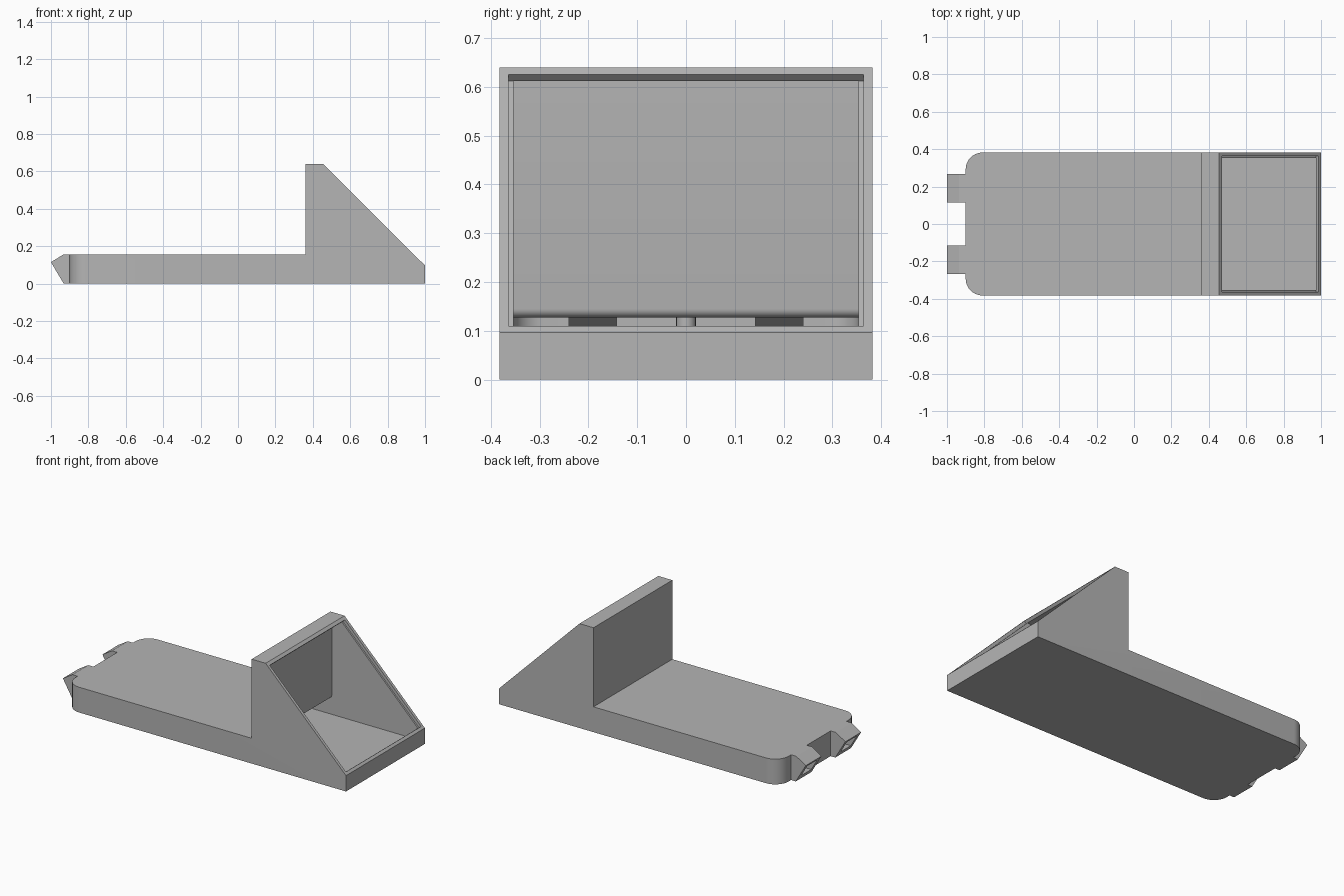
import bpy, bmesh, math

cube = bpy.data.objects.get("Cube")
if cube:
    bpy.data.objects.remove(cube, do_unlink=True)

HALF, T = 0.382, 0.028          # half width, shell thickness
BACK, BASE, TOP = -0.9, 0.155, 0.64
WALL, CREST, LIP = 0.36, 0.455, 0.097

grey = bpy.data.materials.new("plain_grey")
grey.use_nodes = True
colour = (0.46, 0.46, 0.46, 1)
grey.diffuse_color = colour
grey.node_tree.nodes["Principled BSDF"].inputs["Base Color"].default_value = colour


def prism(name, profile, y0, y1, round_x=None, radius=0):
    """Extrude an x-z profile along y, optionally rounding upright edges at round_x."""
    bm = bmesh.new()
    face = bm.faces.new([bm.verts.new((x, y0, z)) for x, z in profile])
    ext = bmesh.ops.extrude_face_region(bm, geom=[face])
    verts = [g for g in ext["geom"] if isinstance(g, bmesh.types.BMVert)]
    bmesh.ops.translate(bm, vec=(0, y1 - y0, 0), verts=verts)
    if round_x is not None:
        edges = [e for e in bm.edges
                 if all(abs(v.co.x - round_x) < 1e-4 for v in e.verts)
                 and abs(e.verts[0].co.y - e.verts[1].co.y) < 1e-4]
        bmesh.ops.bevel(bm, geom=edges, offset=radius, segments=10,
                        profile=0.5, affect='EDGES')
    bmesh.ops.recalc_face_normals(bm, faces=bm.faces[:])
    mesh = bpy.data.meshes.new(name)
    bm.to_mesh(mesh)
    bm.free()
    mesh.materials.append(grey)
    obj = bpy.data.objects.new(name, mesh)
    bpy.context.collection.objects.link(obj)
    return obj


def combine(target, tool, operation):
    mod = target.modifiers.new("combine", 'BOOLEAN')
    mod.operation, mod.object, mod.solver = operation, tool, 'EXACT'
    bpy.context.view_layer.objects.active = target
    bpy.ops.object.modifier_apply(modifier=mod.name)
    bpy.data.objects.remove(tool, do_unlink=True)


# Long base with a wedge-shaped housing
case = prism("case", [(BACK, 0), (1, 0), (1, LIP), (CREST, TOP), (WALL, TOP),
                      (WALL, BASE), (BACK, BASE)], -HALF, HALF, BACK, 0.09)

# Two hooked clips on the end
clip = [(BACK + 0.014, 0), (BACK + 0.014, BASE), (-0.935, BASE), (-1, 0.115), (-0.932, 0)]
for side in (-1, 1):
    y0, y1 = sorted((side * 0.115, side * 0.268))
    combine(case, prism("clip", clip, y0, y1), 'UNION')

# Hollow interior, with a rounded edge where the base opens into the housing
r = 0.018
arc = [(WALL + T - r + r * math.cos(a), BASE - T + r - r * math.sin(a))
       for a in [math.pi / 2 * i / 6 for i in range(7)]]
ramp = (TOP - LIP) / (1 - CREST)
hollow = [(BACK + T, T), (1 - T, T), (1 - T, LIP + T * ramp), (CREST + T / ramp, TOP - T),
          (WALL + T, TOP - T)] + arc + [(BACK + T, BASE - T)]
combine(case, prism("hollow_cutter", hollow, T - HALF, HALF - T, BACK + T, 0.062), 'DIFFERENCE')

# Shallow recess around the sloping opening
d = 0.013
recess = [(0.470 - d, 0.625 - d), (0.470 + d, 0.625 + d),
          (0.987 + d, 0.110 + d), (0.987 - d, 0.110 - d)]
combine(case, prism("recess_cutter", recess, -0.364, 0.364), 'DIFFERENCE')

# Windows through the clips
window = [(-0.86, 0.03), (-1.01, 0.03), (-1.01, 0.092), (-0.96, 0.113),
          (-0.94, BASE - T), (-0.86, BASE - T)]
for side in (-1, 1):
    y0, y1 = sorted((side * 0.143, side * 0.24))
    combine(case, prism("window_cutter", window, y0, y1), 'DIFFERENCE')

case.select_set(True)
bpy.context.view_layer.objects.active = case
bpy.ops.object.shade_smooth_by_angle(angle=math.radians(30))

# Support post inside the base
bpy.ops.mesh.primitive_cylinder_add(vertices=24, radius=0.02, depth=BASE - 2 * T + 0.01,
                                    location=(-0.5, 0, BASE / 2))
post = bpy.context.object
post.name = "support_post"
post.data.materials.append(grey)
bpy.ops.object.shade_smooth_by_angle(angle=math.radians(30))
